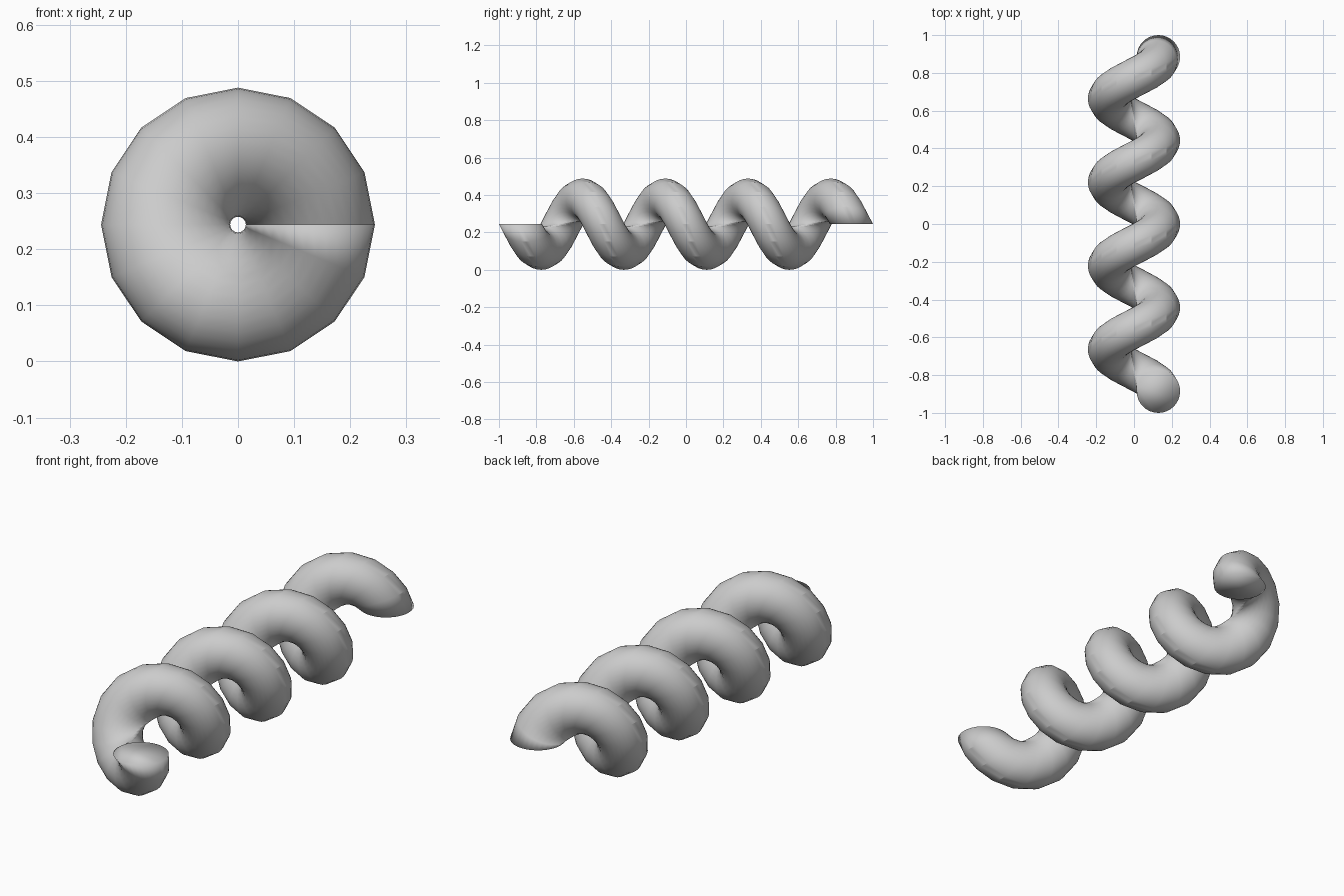
import bpy, bmesh
from math import sin, cos, pi, radians

if "Cube" in bpy.data.objects:
    bpy.data.objects.remove(bpy.data.objects["Cube"])

R, r = 0.129, 0.115          # coil radius, wire radius
SIDES, STEPS, TURNS = 32, 16, 4
LENGTH = 2 - 2 * r           # travel of the wire centre along y

bm = bmesh.new()

# Sweep an untilted circular section around the y axis
rings = []
for i in range(STEPS * TURNS + 1):
    t = -2 * pi * i / STEPS
    y0 = -LENGTH / 2 + LENGTH * i / (STEPS * TURNS)
    ring = []
    for j in range(SIDES):
        a = 2 * pi * j / SIDES
        d = R + r * cos(a)
        ring.append(bm.verts.new((d * cos(t), y0 + r * sin(a), R + r + d * sin(t))))
    rings.append(ring)
for p, q in zip(rings, rings[1:]):
    for j in range(SIDES):
        k = (j + 1) % SIDES
        bm.faces.new((p[j], p[k], q[k], q[j]))

# Flat end caps
for ring in (rings[0], rings[-1]):
    bm.faces.new(ring)
bmesh.ops.recalc_face_normals(bm, faces=bm.faces)

# Smooth shading, with the crisp outer creases kept
for f in bm.faces:
    f.smooth = True
for e in bm.edges:
    if radians(22) < e.calc_face_angle(0) < radians(30):
        e.smooth = False

mesh = bpy.data.meshes.new("coil_spring")
bm.to_mesh(mesh)
bm.free()
bpy.context.collection.objects.link(bpy.data.objects.new("coil_spring", mesh))
